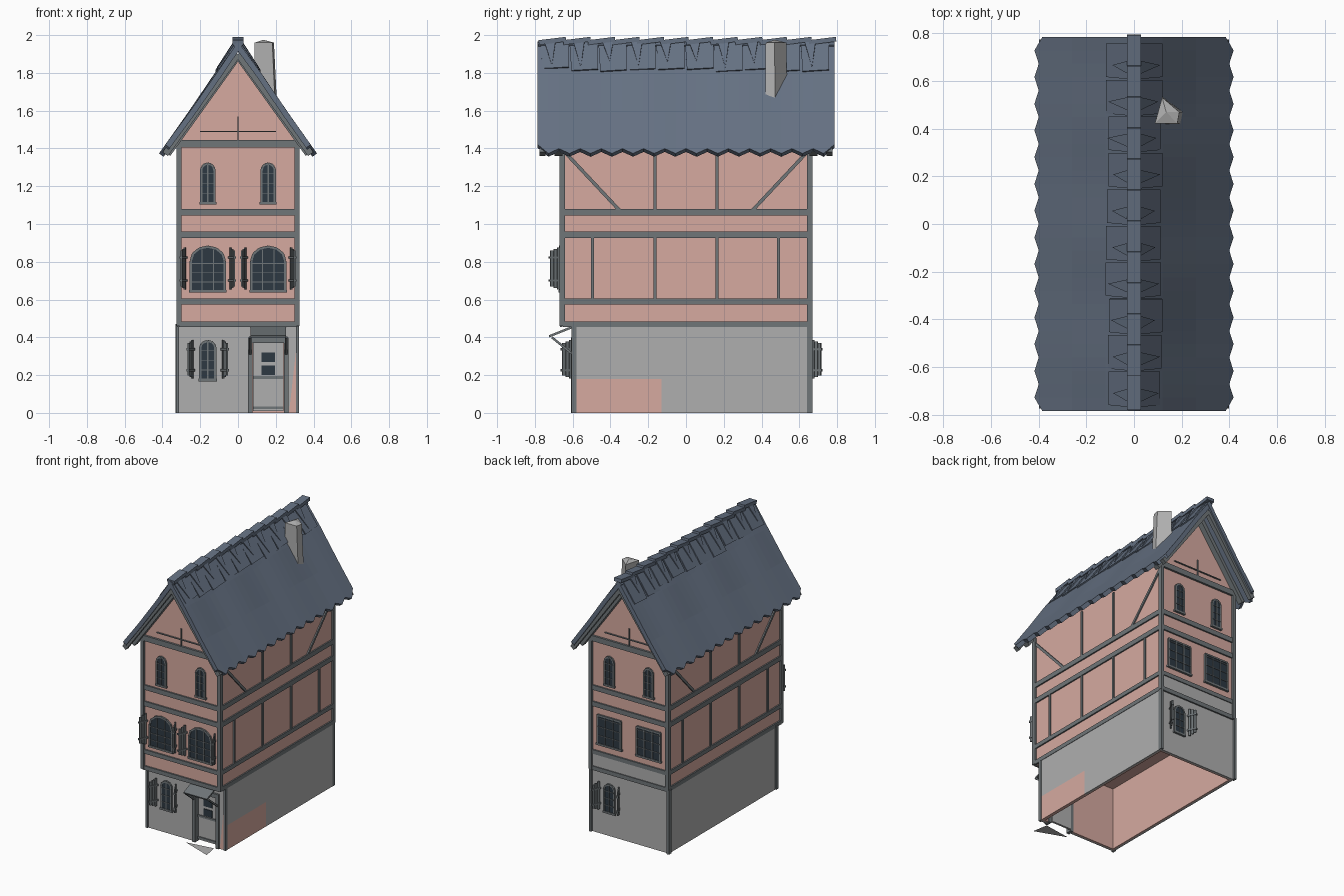
import bpy, bmesh, math, random
from mathutils import Matrix, Vector

if "Cube" in bpy.data.objects:
    bpy.data.objects.remove(bpy.data.objects["Cube"])

random.seed(4)

def material(name, r, g, b):
    m = bpy.data.materials.new(name)
    m.diffuse_color = (r, g, b, 1)
    m.use_nodes = True
    m.node_tree.nodes["Principled BSDF"].inputs["Base Color"].default_value = m.diffuse_color
    return m

PLASTER = material("plaster", 0.67, 0.40, 0.35)
TIMBER = material("timber", 0.16, 0.18, 0.19)
SLATE = material("slate", 0.13, 0.165, 0.225)
GLASS = material("glass", 0.026, 0.04, 0.055)
STONE = material("stone", 0.43, 0.43, 0.43)

def finish(name, bm, mat):
    me = bpy.data.meshes.new(name)
    bm.to_mesh(me)
    bm.free()
    ob = bpy.data.objects.new(name, me)
    me.materials.append(mat)
    bpy.context.collection.objects.link(ob)
    return ob

def add_box(bm, x0, x1, y0, y1, z0, z1, rot=None):
    c = Vector(((x0 + x1) / 2, (y0 + y1) / 2, (z0 + z1) / 2))
    m = Matrix.Translation(c) @ (rot or Matrix()) @ Matrix.Diagonal((x1 - x0, y1 - y0, z1 - z0, 1))
    bmesh.ops.create_cube(bm, size=1, matrix=m)

def boxes(name, mat, specs):
    bm = bmesh.new()
    for s in specs:
        add_box(bm, *s)
    return finish(name, bm, mat)

def add_prism(bm, pts, y0, y1):
    """Extrude an x-z outline along y."""
    a = [bm.verts.new((x, y0, z)) for x, z in pts]
    b = [bm.verts.new((x, y1, z)) for x, z in pts]
    n = len(pts)
    bm.faces.new(a)
    bm.faces.new(b[::-1])
    for i in range(n):
        bm.faces.new((a[i], b[i], b[(i + 1) % n], a[(i + 1) % n]))
    bmesh.ops.recalc_face_normals(bm, faces=bm.faces)

def add_bar(bm, p, q, w, d):
    """Square bar from p to q."""
    p, q = Vector(p), Vector(q)
    m = (Matrix.Translation((p + q) / 2) @ (q - p).to_track_quat('Z', 'Y').to_matrix().to_4x4()
         @ Matrix.Diagonal((w, d, (q - p).length, 1)))
    bmesh.ops.create_cube(bm, size=1, matrix=m)

# Ground floor: open-bottomed stone shell with a plastered inside
boxes("stone_walls", STONE, [
    (-.32, .06, -.595, -.58, 0, .46), (.26, .315, -.595, -.58, 0, .46),
    (.06, .26, -.595, -.58, .4, .46), (-.32, .32, .64, .655, 0, .46),
    (-.32, -.305, -.58, .64, 0, .46), (.305, .32, -.13, .64, 0, .46),
    (.305, .32, -.58, -.13, .18, .46)])
boxes("inner_plaster", PLASTER, [
    (-.305, .05, -.58, -.57, 0, .46), (.27, .305, -.58, -.57, 0, .46),
    (-.305, .305, .63, .64, 0, .46), (-.305, -.295, -.57, .63, 0, .46),
    (.295, .305, -.57, .63, 0, .46), (.305, .32, -.58, -.13, 0, .18)])
bm = bmesh.new()
add_prism(bm, [(.27, 0), (.315, 0), (.315, .4)], -.598, -.594)
finish("bare_plaster_patch", bm, PLASTER)

# Upper floors with gables
bm = bmesh.new()
add_prism(bm, [(-.313, .46), (.313, .46), (.313, 1.45), (0, 1.89), (-.313, 1.45)], -.655, .655)
finish("upper_walls", bm, PLASTER)
boxes("back_stone_band", STONE, [(-.3, .3, .65, .659, .48, .58)])

# Timber framing
bm = bmesh.new()
for z0, z1 in ((.455, .485), (.575, .605), (.925, .96), (1.045, 1.08)):
    for s in (-1, 1):
        add_box(bm, s * .317 - .006, s * .317 + .006, -.65, .65, z0, z1)
        add_box(bm, -.31, .31, s * .66 - .006, s * .66 + .006, z0, z1)
for s in (-1, 1):
    x = s * .317
    for y in (-.495, -.165, .165, .49):
        add_box(bm, x - .005, x + .005, y - .008, y + .008, .6, .93)
    for y in (-.165, .165):
        add_box(bm, x - .005, x + .005, y - .008, y + .008, 1.07, 1.42)
    for e in (-1, 1):
        add_bar(bm, (x, e * .65, 1.39), (x, e * .35, 1.07), .01, .018)
        add_box(bm, s * .312 - .013, s * .312 + .013, e * .655 - .015, e * .655 + .015, .46, 1.43)
    add_box(bm, x - .013, x + .005, .64, .67, 0, .47)
    add_box(bm, x - .011, x + .005, -.605, -.58, 0, .47)
    # Gable tie beam, collar and post
    add_box(bm, -.32, .32, s * .66 - .01, s * .66 + .01, 1.405, 1.445)
    add_box(bm, -.2, .2, s * .658 - .006, s * .658 + .006, 1.487, 1.493)
    add_box(bm, -.003, .003, s * .658 - .006, s * .658 + .006, 1.445, 1.57)
    # Gable rafters and barge boards
    for e in (-1, 1):
        add_bar(bm, (0, s * .675, 1.885), (e * .37, s * .675, 1.37), .04, .03)
        add_bar(bm, (0, s * .76, 1.90), (e * .385, s * .76, 1.37), .03, .035)
finish("timber_frame", bm, TIMBER)

# Roof slopes: slightly uneven sheets with a scalloped eave
bm = bmesh.new()
N = 28
for s in (-1, 1):
    rows = []
    for i in range(N + 1):
        y = -.785 + 1.57 * i / N
        eave = .385 if i in (0, N) else .40 + .018 * (i % 2)
        sag = .008 * math.sin(i * .7 + s)
        rows.append([bm.verts.new((s * x, y, 1.965 - 1.41 * x + d)) for x, d in
                     ((0, 0), (.12, sag), (.26, -.006 + sag * .6), (eave, -.002))])
    for a, b in zip(rows, rows[1:]):
        for j in range(3):
            f = (a[j], a[j + 1], b[j + 1], b[j])
            bm.faces.new(f if s > 0 else f[::-1])
bmesh.ops.recalc_face_normals(bm, faces=[])
roof = finish("roof_slopes", bm, SLATE)
sol = roof.modifiers.new("thickness", 'SOLIDIFY')
sol.thickness, sol.offset = .03, -1

# Upper slate course: raised panels and pointed slates below the ridge
bm = bmesh.new()
def on_roof(s, x, y, lift):
    return bm.verts.new((s * x, y, 1.965 - 1.41 * x + lift))
for s in (-1, 1):
    for i in range(10):
        y = -.77 + i * .153
        w = .115 + random.uniform(-.012, .006)
        f = [on_roof(s, .01, y, .012), on_roof(s, w, y + .01, .012),
             on_roof(s, w, y + .15, .02), on_roof(s, .01, y + .15, .022)]
        bm.faces.new(f if s > 0 else f[::-1])
        f = [on_roof(s, .02, y + .02, .03), on_roof(s, random.uniform(.085, .115), y + .06, .022),
             on_roof(s, .02, y + .08, .035)]
        bm.faces.new(f if s > 0 else f[::-1])
finish("ridge_course", bm, SLATE).modifiers.new("thickness", 'SOLIDIFY').thickness = .008

# Tilted ridge caps
bm = bmesh.new()
for i in range(12):
    y = -.78 + i * .13
    add_box(bm, -.03, .03, y, y + .145, 1.957, 1.982, Matrix.Rotation(math.radians(7), 4, 'X'))
finish("ridge_caps", bm, SLATE)

# Chimney: tapered irregular stack with a low pointed top
bm = bmesh.new()
base = [(.085, .42), (.195, .42), (.205, .47), (.12, .535)]
lo = [bm.verts.new((x, y, 1.66)) for x, y in base]
hi = [bm.verts.new((.135 + (x - .14) * .85, .465 + (y - .465) * .95, 1.96)) for x, y in base]
tip = bm.verts.new((.135, .47, 1.975))
for i in range(4):
    j = (i + 1) % 4
    bm.faces.new((lo[i], lo[j], hi[j], hi[i]))
    bm.faces.new((hi[i], hi[j], tip))
finish("chimney", bm, STONE)

# Windows
def outline(x, z, w, h, rise):
    pts = [(x - w / 2, z), (x + w / 2, z)]
    if not rise:
        return pts + [(x + w / 2, z + h), (x - w / 2, z + h)]
    return pts + [(x + w / 2 * math.cos(a), z + h - rise + rise * math.sin(a))
                  for a in (math.pi * k / 6 for k in range(7))]

def window(name, x, z, w, h, y, s, rise):
    bm = bmesh.new()
    add_prism(bm, outline(x, z, w, h, rise), y, y + s * .008)
    finish(name + "_glass", bm, GLASS)
    bm = bmesh.new()
    pts = outline(x, z, w, h, rise)
    for p, q in zip(pts, pts[1:] + pts[:1]):
        add_bar(bm, (p[0], y + s * .006, p[1]), (q[0], y + s * .006, q[1]), .012, .012)
    for k in range(1, 4):
        zz = z + (h - rise) * k / 3.3
        add_box(bm, x - w / 2, x + w / 2, y + s * .01 - .003, y + s * .01 + .003, zz - .002, zz + .002)
    for k in ((0,) if w < .1 else (-.17, .17)):
        xx = x + k * w
        add_box(bm, xx - .003, xx + .003, y + s * .01 - .003, y + s * .01 + .003, z, z + h - rise * .2)
    add_box(bm, x - w / 2 - .01, x + w / 2 + .01, y - .014, y + .014, z - .008, z + .006)
    finish(name + "_frame", bm, TIMBER)

for s, side in ((-1, "front"), (1, "back")):
    for x in (-.16, .16):
        window(side + "_top_window", x, 1.11, .07, .21, s * .657, s, .035)
        if s < 0:
            window("front_arched_window", x, .645, .18, .235, -.66, s, .075)
        else:
            window("back_square_window", x, .66, .19, .21, .657, s, 0)
window("front_ground_window", -.16, .175, .08, .205, -.596, -1, .035)
window("back_ground_window", .16, .175, .08, .205, .656, 1, .035)

# Open shutters standing out from the wall
bm = bmesh.new()
def shutter(x, y, s, z0, z1, turn):
    r = Matrix.Rotation(turn, 4, 'Z')
    o = Vector((x, y, 0))
    def part(u0, u1, t, za, zb):
        c = o + r @ Vector((0, s * (u0 + u1) / 2, 0))
        add_box(bm, c.x - t, c.x + t, c.y - (u1 - u0) / 2, c.y + (u1 - u0) / 2, za, zb, r)
    for u in (.008, .028, .048):
        part(u, u + .016, .004, z0 + u * .4, z1 - u * .4)
    for f in (.22, .75):
        zz = z0 + (z1 - z0) * f
        part(0, .07, .008, zz - .006, zz + .006)
for x, t in ((-.235, -.45), (-.085, .45)):
    shutter(x, -.597, -1, .18, .39, t)
    shutter(x + .32, .657, 1, .18, .39, -t)
for c in (-.16, .16):
    for e in (-1, 1):
        shutter(c + e * .115, -.66, -1, .65, .88, e * .4)
finish("shutters", bm, TIMBER)

# Doorway: leaf, frame, hood on struts and front step
boxes("door_leaf", STONE, [(.08, .24, -.575, -.56, .01, .37)])
boxes("door_lights", GLASS, [(.125, .195, -.58, -.574, z, z + .05) for z in (.2, .27)])
bm = bmesh.new()
for x in (.065, .255):
    add_box(bm, x - .012, x + .012, -.61, -.565, 0, .4)
    add_bar(bm, (x, -.6, .31), (x, -.71, .4), .012, .012)
add_box(bm, .06, .26, -.61, -.565, .37, .4)
for z in (.02, .18):
    add_box(bm, .08, .24, -.582, -.574, z, z + .015)
add_bar(bm, (.16, -.6, .455), (.16, -.725, .405), .19, .012)
finish("door_frame_and_hood", bm, TIMBER)
bm = bmesh.new()
bm.faces.new([bm.verts.new(p) for p in ((.03, -.65, .004), (.26, -.735, .004), (.24, -.62, .004))])
finish("front_step", bm, STONE)
